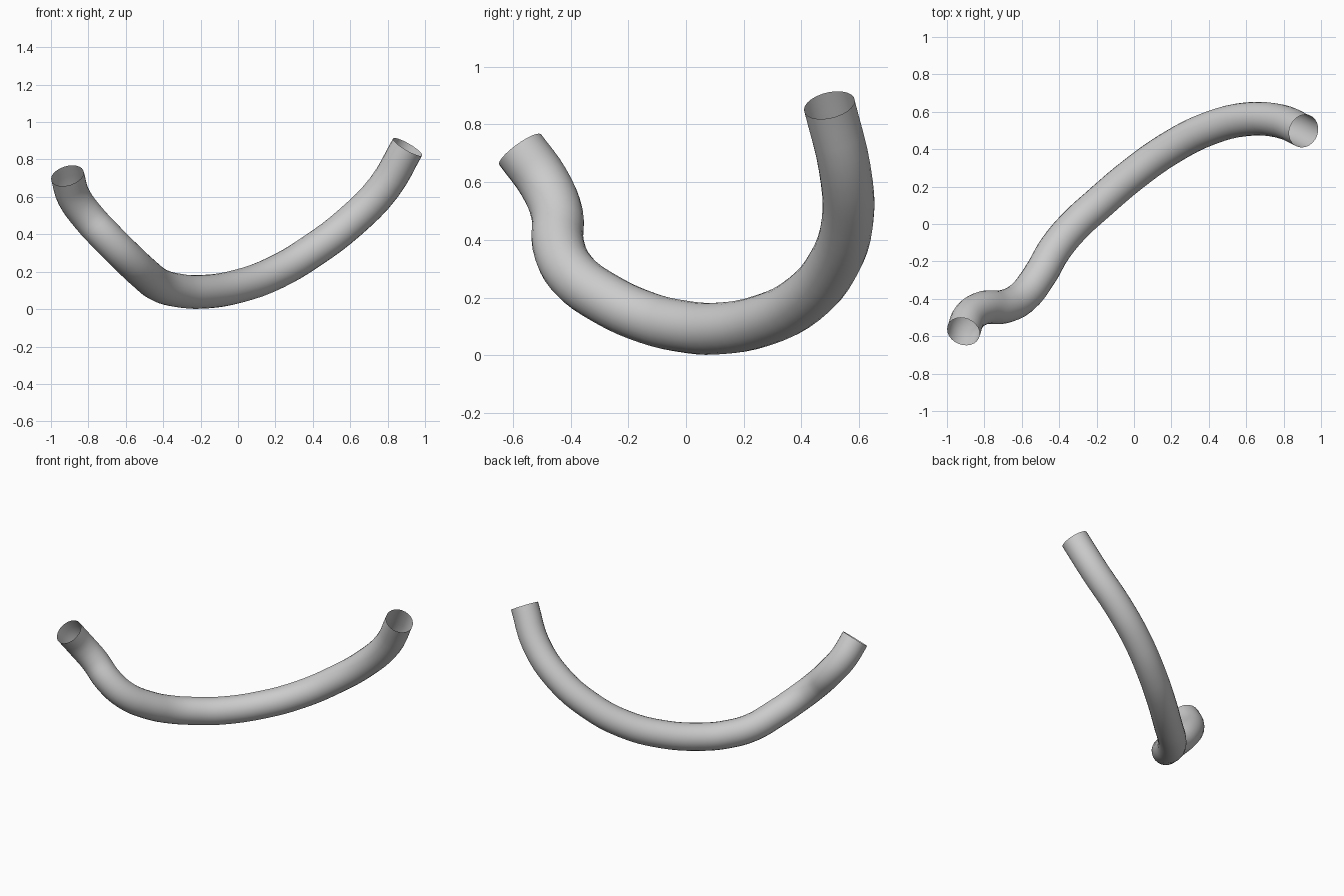
import bpy

if "Cube" in bpy.data.objects:
    bpy.data.objects.remove(bpy.data.objects["Cube"])

# Centre line of the bent tube, left end to right end
path = [
    (-0.912, -0.575, 0.713), (-0.878, -0.493, 0.60), (-0.80, -0.447, 0.49),
    (-0.70, -0.443, 0.382), (-0.60, -0.395, 0.282), (-0.505, -0.275, 0.193),
    (-0.42, -0.13, 0.128), (-0.32, -0.01, 0.10), (-0.20, 0.10, 0.092),
    (0.0, 0.27, 0.122), (0.20, 0.41, 0.195), (0.40, 0.51, 0.313),
    (0.60, 0.56, 0.465), (0.78, 0.55, 0.65), (0.907, 0.497, 0.867),
]

# Open-ended round tube swept along a smooth path
curve = bpy.data.curves.new("bent_tube", 'CURVE')
curve.dimensions = '3D'
curve.bevel_depth = 0.09
curve.bevel_resolution = 10
curve.use_fill_caps = False
curve.resolution_u = 4
spline = curve.splines.new('BEZIER')
spline.bezier_points.add(len(path) - 1)
for p, co in zip(spline.bezier_points, path):
    p.co = co
    p.handle_left_type = p.handle_right_type = 'AUTO'
spline.use_smooth = True

tube = bpy.data.objects.new("bent_tube", curve)
bpy.context.collection.objects.link(tube)
bpy.context.view_layer.objects.active = tube
tube.select_set(True)
bpy.ops.object.convert(target='MESH')
bpy.ops.object.shade_smooth()
bpy.context.object.name = "bent_tube"
